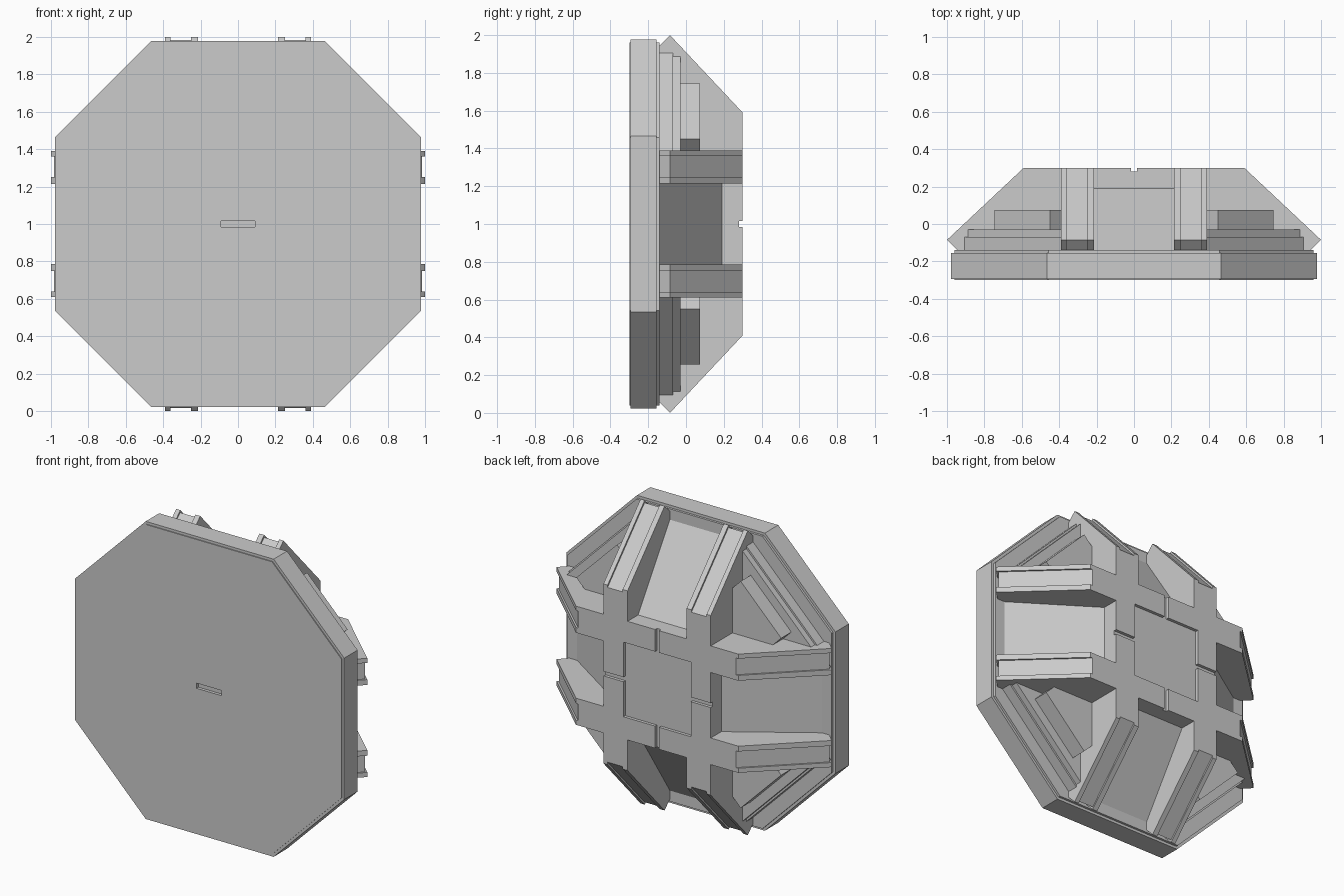
import bpy, bmesh, math
from mathutils import Matrix, Vector

if "Cube" in bpy.data.objects:
    bpy.data.objects.remove(bpy.data.objects["Cube"])

CZ = 1.0  # height of the hub axis


def prism(bm, loop_a, loop_b):
    """Closed solid between two matching loops of 3D points."""
    a = [bm.verts.new(p) for p in loop_a]
    b = [bm.verts.new(p) for p in loop_b]
    n = len(a)
    bm.faces.new(a)
    bm.faces.new(b[::-1])
    for i in range(n):
        j = (i + 1) % n
        bm.faces.new((a[j], a[i], b[i], b[j]))


def build(name, solids, turns=1):
    """Make one object from solids repeated in quarter turns about the y axis."""
    bm = bmesh.new()
    for k in range(turns):
        m = Matrix.Translation((0, 0, CZ)) @ Matrix.Rotation(k * math.pi / 2, 4, 'Y')
        for a, b in solids:
            prism(bm, [m @ Vector(p) for p in a], [m @ Vector(p) for p in b])
    bmesh.ops.recalc_face_normals(bm, faces=bm.faces[:])
    me = bpy.data.meshes.new(name)
    bm.to_mesh(me)
    bm.free()
    ob = bpy.data.objects.new(name, me)
    bpy.context.collection.objects.link(ob)
    return ob


def slab(pts, y0, y1):
    """Outline in x, z given thickness along y."""
    return [(x, y0, z) for x, z in pts], [(x, y1, z) for x, z in pts]


def rib(profile, t0, t1):
    """Profile in radius, y given width along the tangent."""
    return [(t0, y, r) for r, y in profile], [(t1, y, r) for r, y in profile]


def octagon(inset=0.0):
    h = 0.978 - inset
    e = 0.465 - inset * (math.sqrt(2) - 1)
    return [(e, h), (h, e), (h, -e), (e, -h), (-e, -h), (-h, -e), (-h, e), (-e, h)]


def rect(x, z):
    return [(-x, -z), (x, -z), (x, z), (-x, z)]


# Front octagonal plate: stepped rim made as one stack of rings
bm = bmesh.new()
rings = [(0.017, -0.30), (0.017, -0.294), (0, -0.294), (0, -0.155), (0.017, -0.155), (0.017, -0.14)]
vs = [[bm.verts.new((x, y, z + CZ)) for x, z in octagon(i)] for i, y in rings]
bm.faces.new(vs[0])
bm.faces.new(vs[-1])
for lo, hi in zip(vs, vs[1:]):
    for i in range(8):
        j = (i + 1) % 8
        bm.faces.new((lo[i], lo[j], hi[j], hi[i]))
bmesh.ops.recalc_face_normals(bm, faces=bm.faces[:])
me = bpy.data.meshes.new("front_plate")
bm.to_mesh(me)
bm.free()
plate = bpy.data.objects.new("front_plate", me)
bpy.context.collection.objects.link(plate)

# Small slot in the middle of the front plate
cutter = build("slot_cutter", [slab(rect(0.09, 0.017), -0.35, -0.28)])
cutter.hide_render = True
cutter.hide_viewport = True
cutter.display_type = 'WIRE'
mod = plate.modifiers.new("slot", 'BOOLEAN')
mod.operation = 'DIFFERENCE'
mod.object = cutter
mod.solver = 'EXACT'

# Central core with a recessed square and four notches framed by corner brackets
build("core", [slab(rect(0.39, 0.39), -0.14, 0.28)])
bracket = [(0.015, 0.245), (0.015, 0.39), (0.39, 0.39), (0.39, 0.015), (0.245, 0.015), (0.245, 0.245)]
build("back_brackets", [slab(bracket, 0.28, 0.30)], 4)

# Eight sloping beams, each with a shallow channel down the slope
edge = [(0.39, -0.14), (0.39, 0.30), (0.59, 0.30), (1.0, -0.085), (0.945, -0.14)]
channel = [(0.39, -0.14), (0.39, 0.30), (0.574, 0.30), (0.984, -0.085), (0.935, -0.14)]
beams = []
for s in (1, -1):
    beams += [rib(edge, s * 0.215, s * 0.25), rib(channel, s * 0.25, s * 0.36), rib(edge, s * 0.36, s * 0.39)]
build("sloped_beams", beams, 4)

# Sloping panels between each pair of beams
panel = [(0.39, -0.14), (0.39, 0.19), (0.89, -0.14)]
build("sloped_panels", [rib(panel, -0.215, 0.215)], 4)

# Stepped ledges and raised blocks in the four diagonal corners
c = 0.39
build("corner_ledges", [slab([(c, c), (0.905, c), (c, 0.905)], -0.14, -0.07),
                        slab([(c, c), (0.888, c), (c, 0.888)], -0.07, -0.03)], 4)
build("corner_blocks", [slab([(c, c), (0.685, c), (0.745, 0.45), (0.45, 0.745), (c, 0.685)], -0.03, 0.075)], 4)
